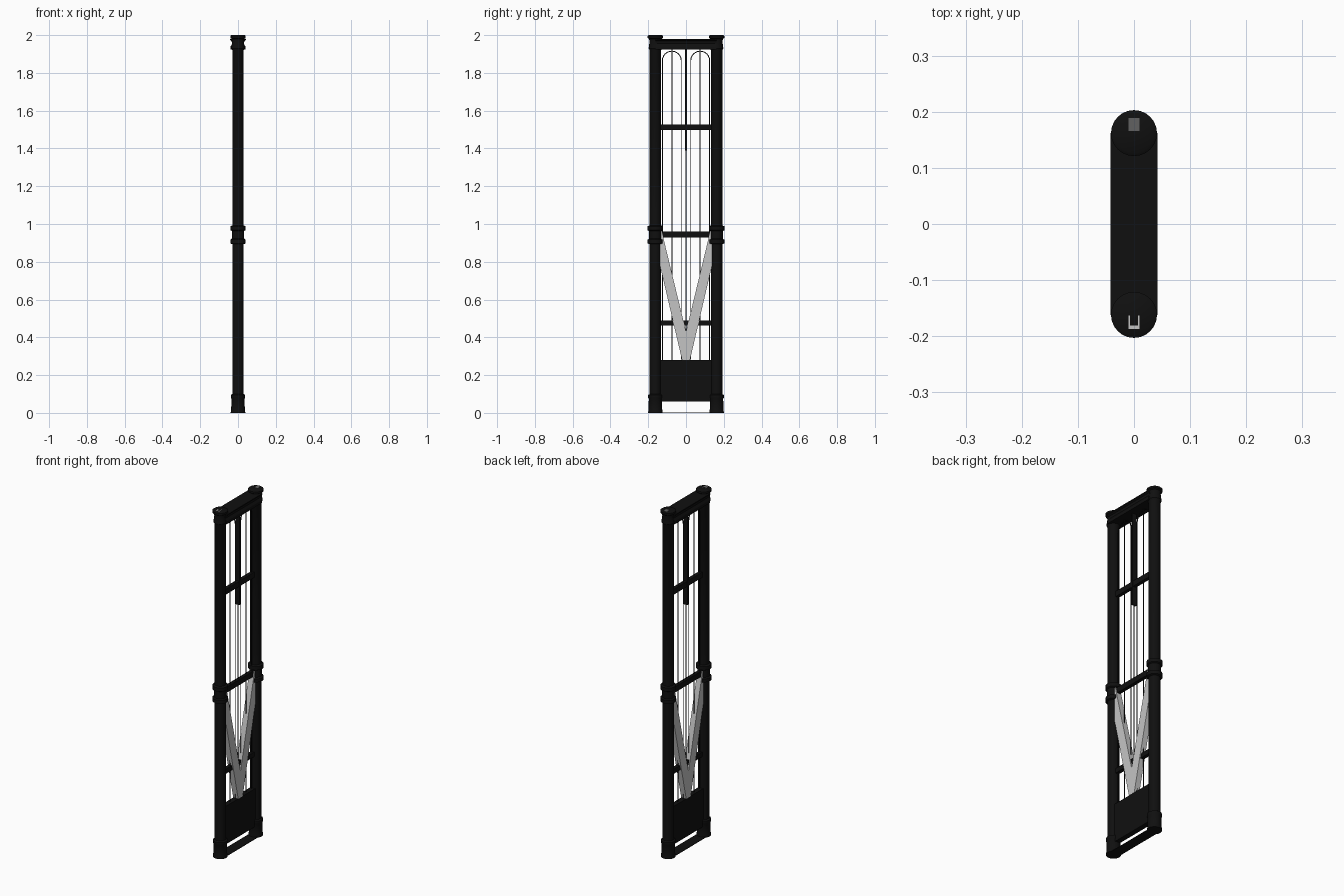
import bpy, bmesh, math
from mathutils import Vector

cube = bpy.data.objects.get("Cube")
if cube:
    bpy.data.objects.remove(cube, do_unlink=True)


def material(name, value):
    m = bpy.data.materials.new(name)
    m.use_nodes = True
    col = (value, value, value, 1)
    m.diffuse_color = col
    m.node_tree.nodes["Principled BSDF"].inputs["Base Color"].default_value = col
    return m


BLACK = material("black iron", 0.005)
SILVER = material("silver grey", 0.55)
GREY = material("dark grey", 0.12)


def finish(name, bm, mat, smooth=False):
    bmesh.ops.recalc_face_normals(bm, faces=bm.faces)
    mesh = bpy.data.meshes.new(name)
    bm.to_mesh(mesh)
    bm.free()
    mesh.materials.append(mat)
    ob = bpy.data.objects.new(name, mesh)
    bpy.context.collection.objects.link(ob)
    if smooth:
        bpy.ops.object.select_all(action="DESELECT")
        bpy.context.view_layer.objects.active = ob
        ob.select_set(True)
        bpy.ops.object.shade_smooth_by_angle(angle=math.radians(35))
    return ob


def box(name, x, y, z, mat=BLACK):
    """Box from (min, max) pairs."""
    bm = bmesh.new()
    bmesh.ops.create_cube(bm, size=1)
    for v in bm.verts:
        v.co = [(a + b) / 2 + c * (b - a) for (a, b), c in zip((x, y, z), v.co)]
    return finish(name, bm, mat)


def lathe(name, profile, y, steps=24):
    bm = bmesh.new()
    pts = [bm.verts.new((r, 0, z)) for r, z in profile]
    edges = [bm.edges.new(p) for p in zip(pts, pts[1:])]
    bmesh.ops.spin(bm, geom=pts + edges, axis=(0, 0, 1), cent=(0, 0, 0),
                   angle=2 * math.pi, steps=steps, use_duplicate=False)
    bmesh.ops.remove_doubles(bm, verts=bm.verts, dist=0.0001)
    bmesh.ops.translate(bm, verts=bm.verts, vec=(0, y, 0))
    return finish(name, bm, BLACK, True)


def prism(name, outline, axis, start, depth, mat):
    """Extrude a closed outline of 3D points along an axis."""
    bm = bmesh.new()
    face = bm.faces.new([bm.verts.new(p) for p in outline])
    ext = bmesh.ops.extrude_face_region(bm, geom=[face])["geom"]
    d = Vector(axis)
    bmesh.ops.translate(bm, verts=bm.verts, vec=d * start)
    bmesh.ops.translate(bm, verts=[g for g in ext if isinstance(g, bmesh.types.BMVert)], vec=d * depth)
    return finish(name, bm, mat)


def rod(name, points, radius=0.0028):
    c = bpy.data.curves.new(name, "CURVE")
    c.dimensions = "3D"
    c.bevel_depth = radius
    c.bevel_resolution = 1
    c.use_fill_caps = True
    s = c.splines.new("POLY")
    s.points.add(len(points) - 1)
    for p, (y, z) in zip(s.points, points):
        p.co = (0, y, z, 1)
    c.materials.append(BLACK)
    ob = bpy.data.objects.new(name, c)
    bpy.context.collection.objects.link(ob)


# Turned posts with base, double collar and cap
POST_Y, R, WIDE = 0.162, 0.030, 0.041
post = [(0, 0), (0.039, 0), (0.036, 0.02), (0.035, 0.075), (0.038, 0.08), (0.038, 0.095), (R, 0.1),
        (R, 0.893), (WIDE, 0.897), (WIDE, 0.917), (0.033, 0.922), (0.033, 0.963), (WIDE, 0.967),
        (WIDE, 0.988), (R, 0.993), (R, 1.92), (0.036, 1.93), (0.031, 1.965), (0.034, 1.98),
        (WIDE, 1.985), (WIDE, 1.996), (0.035, 2.0), (0, 2.0)]
for side, s in (("front", -1), ("back", 1)):
    lathe(side + "_post", post, s * POST_Y)

# Moulded top rail
half = [(0.041, 1.925), (0.039, 1.94), (0.031, 1.955), (0.034, 1.968), (0.042, 1.974), (0.042, 1.98)]
rail = [(x, 0, z) for x, z in half] + [(-x, 0, z) for x, z in reversed(half)]
prism("top_rail", rail, (0, 1, 0), -POST_Y, 2 * POST_Y, BLACK)

# Cross rails, kick panel and threshold
for name, z0, z1 in (("upper_rail", 1.497, 1.528), ("middle_rail", 0.928, 0.96), ("lower_rail", 0.463, 0.49)):
    box(name, (-0.01, 0.01), (-POST_Y, POST_Y), (z0, z1))
box("kick_panel", (-0.015, 0.015), (-POST_Y, POST_Y), (0.06, 0.28))
box("threshold", (-0.03, 0.03), (-POST_Y, POST_Y), (0, 0.003))

# Arched and straight infill rods
ARCH_Y, ARCH_R, SPRING = 0.075, 0.05, 1.865
for side, s in (("front", -1), ("back", 1)):
    arc = [(s * ARCH_Y + ARCH_R * math.cos(a), SPRING + ARCH_R * math.sin(a))
           for a in (math.pi * i / 12 for i in range(13))]
    rod(side + "_arch_rod", [(arc[0][0], 0.27)] + arc + [(arc[-1][0], 0.27)])
    rod(side + "_straight_rod", [(s * ARCH_Y, 0.27), (s * ARCH_Y, 1.93)])
rod("centre_rod", [(0, 0.27), (0, 1.93)], 0.004)
box("centre_bar", (-0.012, 0.012), (-0.004, 0.004), (1.39, 1.93))

# V-shaped strap
right = [(0.021, 0.28), (0.14, 0.79), (0.14, 0.96), (0.128, 0.96), (0, 0.43)]
v = [(0, y, z) for y, z in right] + [(0, -y, z) for y, z in reversed(right[:-1])]
prism("v_strap", v, (1, 0, 0), -0.016, 0.032, SILVER)

# Small plates on the caps
box("back_cap_plate", (-0.01, 0.01), (0.166, 0.189), (1.999, 2.0005), GREY)
for i, s in enumerate((-1, 1)):
    box("front_cap_clip_side_%d" % (i + 1), sorted((s * 0.007, s * 0.01)), (-0.187, -0.163), (1.999, 2.0005), SILVER)
box("front_cap_clip_end", (-0.01, 0.01), (-0.187, -0.181), (1.999, 2.0005), SILVER)
